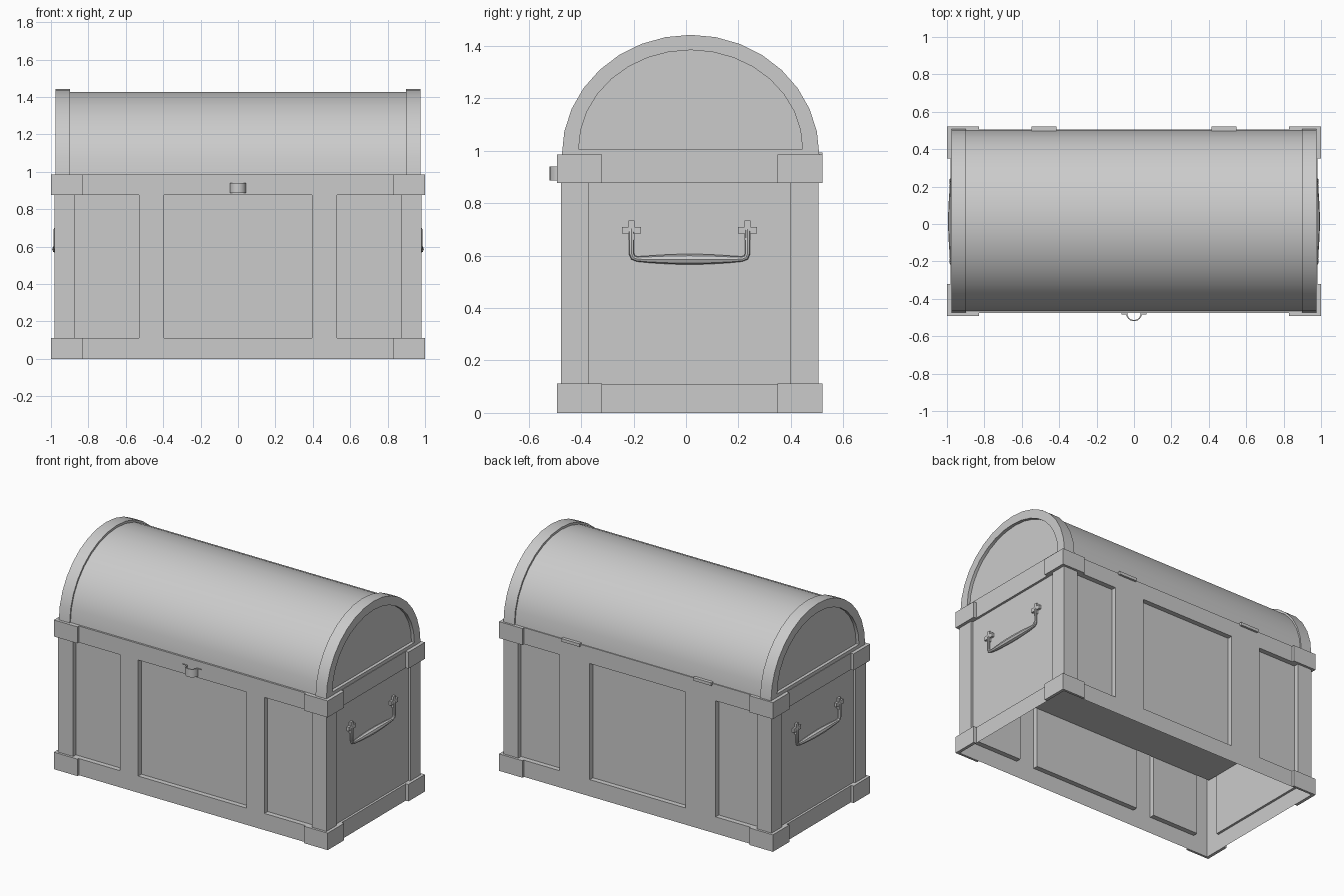
import bpy, bmesh
from math import sin, cos, pi
from mathutils import Vector

if "Cube" in bpy.data.objects:
    bpy.data.objects.remove(bpy.data.objects["Cube"])

CY = 0.0145            # y centre of the chest body
HX, HY = 0.98, 0.4915  # half sizes of the body
TOP = 0.985
RAIL = 0.876           # underside of the top rail
DEPTH, SIDE_DEPTH = 0.033, 0.015   # panel recesses: front/back and sides


def finish(bm, name, smooth=False):
    me = bpy.data.meshes.new(name)
    bm.to_mesh(me)
    bm.free()
    ob = bpy.data.objects.new(name, me)
    bpy.context.collection.objects.link(ob)
    if smooth:
        shade(ob)
    return ob


def shade(ob):
    bpy.ops.object.select_all(action='DESELECT')
    ob.select_set(True)
    bpy.context.view_layer.objects.active = ob
    bpy.ops.object.shade_smooth_by_angle(angle=0.6)


def add_box(bm, lo, hi):
    vs = bmesh.ops.create_cube(bm, size=1)['verts']
    for v in vs:
        v.co = Vector([lo[i] if v.co[i] < 0 else hi[i] for i in range(3)])


def add_prism(bm, pts, z0, z1):
    f = bm.faces.new([bm.verts.new((x, y, z0)) for x, y in pts])
    r = bmesh.ops.extrude_face_region(bm, geom=[f], use_keep_orig=True)
    vs = [g for g in r['geom'] if isinstance(g, bmesh.types.BMVert)]
    bmesh.ops.translate(bm, vec=(0, 0, z1 - z0), verts=vs)
    bmesh.ops.recalc_face_normals(bm, faces=bm.faces[:])


# Body: open-bottomed shell with recessed panels on all four sides
bm = bmesh.new()
add_box(bm, (-HX, CY - HY, 0), (HX, CY + HY, TOP))
cuts = [((x * s, 0, 0), (1, 0, 0)) for x in (0.873, 0.528, 0.395) for s in (-1, 1)]
cuts += [((0, CY + 0.384 * s, 0), (0, 1, 0)) for s in (-1, 1)]
cuts += [((0, 0, z), (0, 0, 1)) for z in (0.11, RAIL)]
for co, no in cuts:
    bmesh.ops.bisect_plane(bm, geom=bm.verts[:] + bm.edges[:] + bm.faces[:],
                           plane_co=co, plane_no=no)
# the back has wider stiles than the front
for v in bm.verts:
    if v.co.y > CY + HY - 0.001:
        if abs(abs(v.co.x) - 0.528) < 0.001:
            v.co.x *= 0.571 / 0.528
        elif abs(abs(v.co.x) - 0.395) < 0.001:
            v.co.x *= 0.349 / 0.395
bm.normal_update()
ends = [f for f in bm.faces if abs(f.normal.z) > 0.5]
bmesh.ops.delete(bm, geom=ends, context='FACES')
panels = []
for f in bm.faces:
    c = f.calc_center_median()
    if 0.11 < c.z < RAIL:
        if abs(f.normal.y) > 0.5 and (abs(c.x) < 0.1 or 0.6 < abs(c.x) < 0.8):
            panels.append(f)
        elif abs(f.normal.x) > 0.5 and abs(c.y - CY) < 0.1:
            panels.append(f)
normals = [f.normal.copy() for f in panels]
for f, n in zip(panels, normals):
    new = bmesh.ops.extrude_discrete_faces(bm, faces=[f])['faces'][0]
    d = SIDE_DEPTH if abs(n.x) > 0.5 else DEPTH
    bmesh.ops.translate(bm, vec=-n * d, verts=new.verts[:])
finish(bm, "chest_body")

# Rim on top of the body, under the lid
bm = bmesh.new()
rings = []
for d in (0, 0.06):
    rings.append([bm.verts.new((sx * (HX - d), CY + sy * (HY - d), TOP))
                  for sx, sy in ((-1, -1), (1, -1), (1, 1), (-1, 1))])
for i in range(4):
    j = (i + 1) % 4
    bm.faces.new((rings[0][i], rings[0][j], rings[1][j], rings[1][i]))
finish(bm, "body_rim")

# Inner floor, visible only from below
bm = bmesh.new()
x, y = HX - SIDE_DEPTH - 0.001, HY - DEPTH - 0.001
bm.faces.new([bm.verts.new((a * x, CY + b * y, 0.515))
              for a, b in ((-1, -1), (-1, 1), (1, 1), (1, -1))])
finish(bm, "inner_floor")

# Corner guards: thin L-shaped brackets at the eight corners
bm = bmesh.new()
OX, OY, W = 1.0, HY + 0.0155, 0.172
ell = [(OX, OY), (OX - W, OY), (OX - W, HY), (HX, HY), (HX, OY - W), (OX, OY - W)]
for sx in (-1, 1):
    for sy in (-1, 1):
        for z0, z1 in ((0, 0.112), (RAIL, TOP)):
            add_prism(bm, [(sx * px, CY + sy * py) for px, py in ell], z0, z1)
finish(bm, "corner_guards")


# Lid: lofted half-ellipse sections with raised end bands and recessed ends
def arch(bm, x, a, b, z, n=16):
    return [bm.verts.new((x, 0.0175 + a * cos(pi * i / n), z + b * sin(pi * i / n)))
            for i in range(n + 1)]


outer, inner = (0.491, 0.457, TOP), (0.427, 0.377, 1.007)
barrel = (0.482, 0.442, TOP)
half = [(0.956, inner), (0.977, inner), (0.977, outer), (0.898, outer), (0.898, barrel)]
sections = half + [(-x, p) for x, p in reversed(half)]
bm = bmesh.new()
loops = [arch(bm, x, *p) for x, p in sections]
for a, b in zip(loops, loops[1:]):
    for i in range(len(a)):
        j = (i + 1) % len(a)
        bm.faces.new((a[i], a[j], b[j], b[i]))
bm.faces.new(loops[0])
bm.faces.new(loops[-1])
bmesh.ops.recalc_face_normals(bm, faces=bm.faces[:])
finish(bm, "lid", True)

# Side handles: bent rod with a swollen grip, on cross-shaped mounts
y0, y1 = -0.208, 0.235
leg = [(0.962, 0, 0.700, 1), (0.972, 0, 0.699, 1), (0.977, 0, 0.690, 1),
       (0.977, 0, 0.608, 1), (0.976, 0.006, 0.593, 1), (0.975, 0.022, 0.587, 1)]
grip = [(0.974, y0 + 0.022 + (y1 - y0 - 0.044) * t / 10, 0.586,
         1 + sin(pi * t / 10)) for t in range(1, 10)]
path = [(x, y0 + d, z, r) for x, d, z, r in leg] + grip
path += [(x, y1 - d, z, r) for x, d, z, r in reversed(leg)]
for s, side in ((1, "right"), (-1, "left")):
    cu = bpy.data.curves.new(side + "_handle", 'CURVE')
    cu.dimensions = '3D'
    cu.bevel_depth = 0.010
    cu.bevel_resolution = 2
    cu.use_fill_caps = True
    sp = cu.splines.new('POLY')
    sp.points.add(len(path) - 1)
    for p, (x, y, z, r) in zip(sp.points, path):
        p.co = (s * x, y, z, 1)
        p.radius = r
    ob = bpy.data.objects.new(side + "_handle", cu)
    bpy.context.collection.objects.link(ob)
    bpy.ops.object.select_all(action='DESELECT')
    ob.select_set(True)
    bpy.context.view_layer.objects.active = ob
    bpy.ops.object.convert(target='MESH')
    shade(bpy.context.view_layer.objects.active)

    bm = bmesh.new()
    xs = sorted((s * 0.960, s * 0.980))
    for y in (y0, y1):
        add_box(bm, (xs[0], y - 0.036, 0.684), (xs[1], y + 0.036, 0.710))
        add_box(bm, (xs[0], y - 0.011, 0.660), (xs[1], y + 0.011, 0.733))
    finish(bm, side + "_handle_mounts")

# Front hasp: half-ring staple with small side tabs
bm = bmesh.new()
fy = CY - HY
arc = [pi * i / 12 for i in range(13)]
ring = [(0.043 * cos(t), fy - 0.043 * sin(t)) for t in arc]
ring += [(0.036 * cos(t), fy - 0.036 * sin(t)) for t in reversed(arc)]
add_prism(bm, ring, 0.887, 0.940)
for s in (-1, 1):
    a, b = sorted((s * 0.04, s * 0.068))
    add_box(bm, (a, fy - 0.007, 0.937), (b, fy, 0.940))
finish(bm, "front_hasp", True)

# Back hinges: small blocks at the lid seam
bm = bmesh.new()
for x in (-0.481, 0.481):
    add_box(bm, (x - 0.067, 0.495, 0.974), (x + 0.067, 0.520, 0.994))
finish(bm, "back_hinges")
